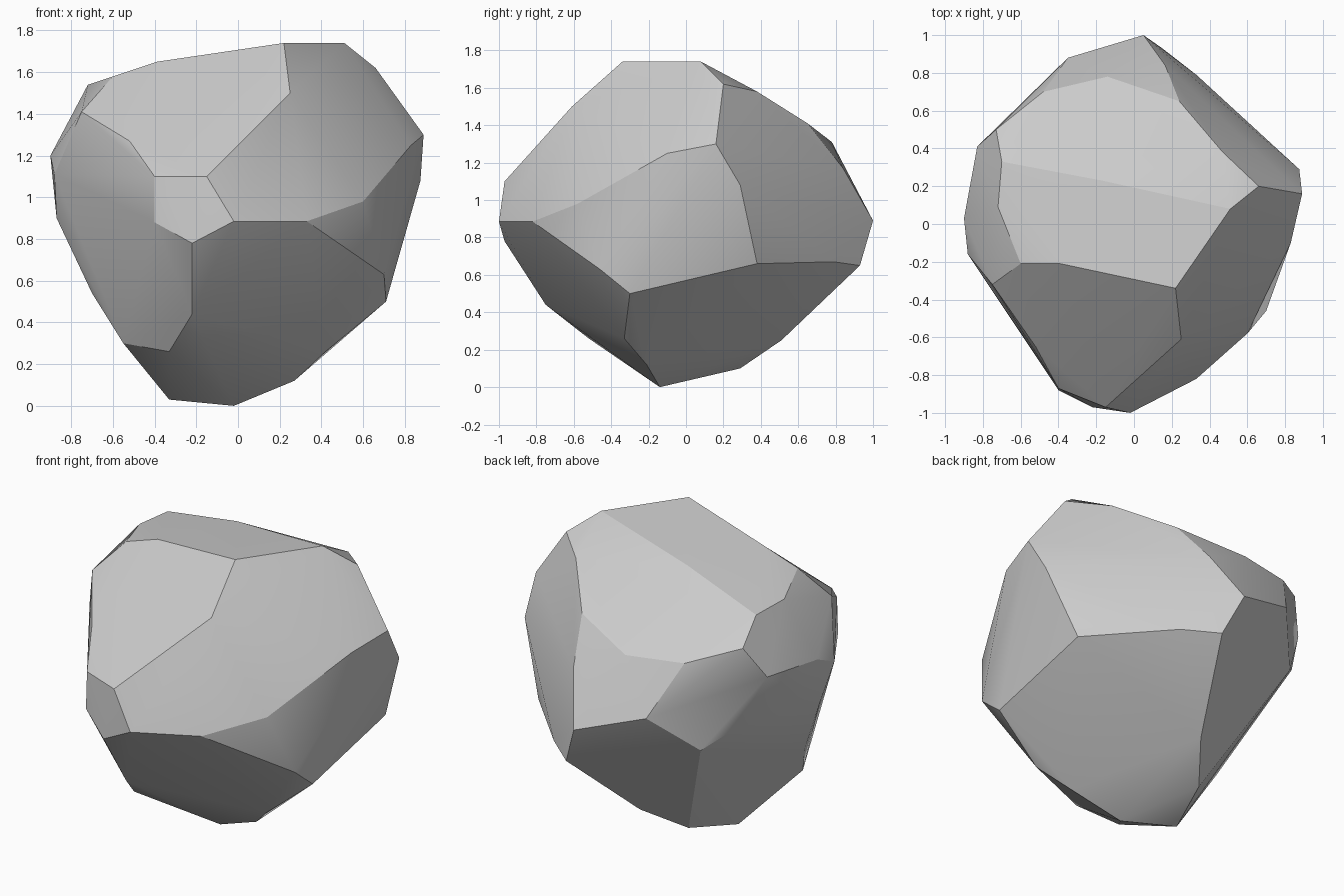
import bpy, bmesh, math

# Corner points of the chiselled boulder, from top to bottom
corners = [
    # crown
    (.22, -.34, 1.74), (.51, .08, 1.74), (.66, .20, 1.62), (-.39, -.21, 1.65),
    (-.60, -.21, 1.58), (-.72, .09, 1.54), (-.70, .33, 1.53), (-.17, .23, 1.65),
    # upper shoulder
    (.47, .38, 1.58), (.24, .65, 1.41), (-.14, .78, 1.31), (-.48, .70, 1.32),
    (-.73, .50, 1.40), (.25, -.61, 1.50), (-.52, -.65, 1.27), (-.75, -.32, 1.41),
    # waist
    (-.83, .41, 1.22), (-.35, .88, 1.02), (.05, 1.0, .89), (.165, .84, 1.17),
    (.89, .16, 1.30), (.875, .29, 1.08), (.83, -.10, 1.25), (.60, -.58, .98),
    (.33, -.82, .885), (-.02, -1.0, .885), (-.15, -.97, 1.10), (-.40, -.87, 1.10),
    (-.40, -.88, .88), (-.22, -.97, .78), (-.88, -.16, 1.11), (-.90, .03, 1.20),
    (-.87, -.03, .90), (-.69, .52, .91), (-.56, .66, .80),
    # lower flanks
    (.15, .93, .65), (.33, .79, .67), (.72, .38, .66), (.70, -.46, .63),
    (.71, -.30, .50), (-.70, -.13, .54), (-.22, -.75, .44), (-.33, -.52, .26),
    (-.55, -.33, .30), (.42, -.33, .26), (-.05, .51, .25),
    # foot
    (-.33, -.03, .03), (-.02, -.14, 0), (.27, -.21, .12), (-.22, .29, .10),
]

# Boulder: hull around the corners, nearly coplanar triangles merged into facets
bm = bmesh.new()
for c in corners:
    bm.verts.new(c)
bmesh.ops.convex_hull(bm, input=bm.verts)
loose = [v for v in bm.verts if not v.link_faces]
bmesh.ops.delete(bm, geom=loose, context='VERTS')
bmesh.ops.dissolve_limit(bm, angle_limit=math.radians(4), verts=bm.verts, edges=bm.edges)
bmesh.ops.recalc_face_normals(bm, faces=bm.faces)
mesh = bpy.data.meshes.new("boulder")
bm.to_mesh(mesh)
bm.free()
boulder = bpy.data.objects.new("boulder", mesh)
bpy.context.collection.objects.link(boulder)

# Soft shading on gentle bends, sharp chiselled edges elsewhere
bpy.context.view_layer.objects.active = boulder
boulder.select_set(True)
bpy.ops.object.shade_smooth_by_angle(angle=math.radians(22))
